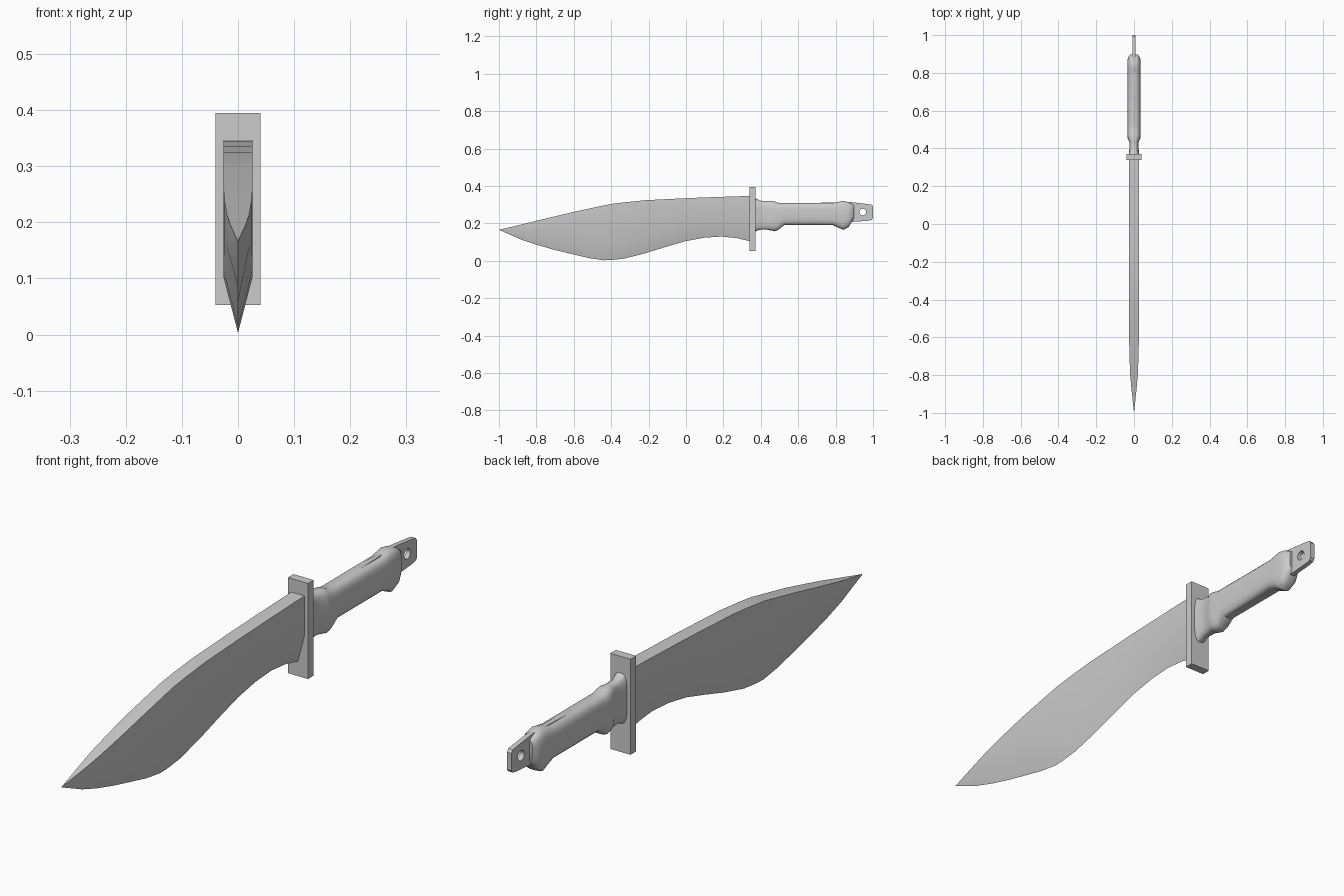
import bpy, bmesh, math
from mathutils import Matrix

if "Cube" in bpy.data.objects:
    bpy.data.objects.remove(bpy.data.objects["Cube"])


def loft(name, rings, angle=30):
    """Skin a list of equal-length closed rings; a one-point ring is a tip."""
    bm = bmesh.new()
    vr = [[bm.verts.new(p) for p in r] for r in rings]
    for a, b in zip(vr, vr[1:]):
        n = max(len(a), len(b))
        for i in range(n):
            j = (i + 1) % n
            if len(a) == 1:
                bm.faces.new((a[0], b[i], b[j]))
            else:
                bm.faces.new((a[i], b[i], b[j], a[j]))
    for r in (vr[0], vr[-1]):
        if len(r) > 2:
            bm.faces.new(r)
    bmesh.ops.recalc_face_normals(bm, faces=bm.faces)
    me = bpy.data.meshes.new(name)
    bm.to_mesh(me)
    bm.free()
    ob = bpy.data.objects.new(name, me)
    bpy.context.collection.objects.link(ob)
    smooth(ob, angle)
    return ob


def smooth(ob, angle):
    bpy.ops.object.select_all(action='DESELECT')
    ob.select_set(True)
    bpy.context.view_layer.objects.active = ob
    bpy.ops.object.shade_smooth_by_angle(angle=math.radians(angle))


# Blade: y, spine z, cutting edge z, half thickness
stations = [
    (-0.88, 0.194, 0.113, 0.013), (-0.80, 0.214, 0.086, 0.020),
    (-0.70, 0.238, 0.058, 0.024), (-0.60, 0.262, 0.034, 0.026),
    (-0.52, 0.279, 0.015, 0.026), (-0.44, 0.296, 0.003, 0.026),
    (-0.40, 0.304, 0.004, 0.026), (-0.33, 0.313, 0.012, 0.026),
    (-0.22, 0.324, 0.040, 0.026), (-0.10, 0.330, 0.077, 0.026),
    (0.00, 0.335, 0.106, 0.026), (0.10, 0.339, 0.124, 0.026),
    (0.19, 0.342, 0.130, 0.026), (0.27, 0.345, 0.122, 0.026),
    (0.345, 0.347, 0.104, 0.026),
]
rings = [[(0, -1, 0.166)]]
for y, top, edge, w in stations:
    mid = edge + min(0.1, 0.55 * (top - edge))
    rings.append([(-w, y, top), (w, y, top), (w, y, mid),
                  (0, y, edge), (-w, y, mid)])
loft("blade", rings)

# Guard
bpy.ops.mesh.primitive_cube_add(size=1, location=(0, 0.355, 0.224))
guard = bpy.context.object
guard.name = "guard"
guard.scale = (0.08, 0.032, 0.342)

# Grip: y, top z, bottom z, half width
grip = [
    (0.368, 0.338, 0.155, 0.027), (0.385, 0.328, 0.162, 0.026),
    (0.400, 0.322, 0.166, 0.024), (0.435, 0.321, 0.166, 0.025),
    (0.455, 0.321, 0.162, 0.034), (0.475, 0.318, 0.157, 0.035),
    (0.492, 0.311, 0.164, 0.035), (0.525, 0.310, 0.190, 0.035),
    (0.785, 0.310, 0.190, 0.035), (0.815, 0.316, 0.177, 0.035),
    (0.840, 0.322, 0.165, 0.035), (0.870, 0.314, 0.180, 0.034),
    (0.885, 0.306, 0.205, 0.029), (0.897, 0.298, 0.225, 0.020),
]
N = 20


def power(v):
    return math.copysign(abs(v) ** 0.62, v)


rings = []
for y, top, bot, w in grip:
    c, h = (top + bot) / 2, (top - bot) / 2
    angles = [2 * math.pi * (i + 0.5) / N for i in range(N)]
    k = power(math.cos(math.pi / N))
    rings.append([(w * power(math.cos(a)) / k, y, c + h * power(math.sin(a)))
                  for a in angles])
loft("grip", rings, 35)

# Tang with lanyard hole
outline = [(0.36, 0.30), (0.87, 0.315), (0.90, 0.312), (0.975, 0.303),
           (0.992, 0.300), (1.0, 0.290), (1.0, 0.228), (0.993, 0.219),
           (0.978, 0.215), (0.90, 0.209), (0.87, 0.205), (0.36, 0.21)]
hole = [(0.945 + 0.018 * math.cos(t * math.pi / 8),
         0.261 + 0.018 * math.sin(t * math.pi / 8)) for t in range(16)]
cu = bpy.data.curves.new("tang", 'CURVE')
cu.dimensions = '2D'
cu.fill_mode = 'BOTH'
cu.extrude = 0.009
for pts in (outline, hole):
    s = cu.splines.new('POLY')
    s.points.add(len(pts) - 1)
    for p, (y, z) in zip(s.points, pts):
        p.co = (y, z, 0, 1)
    s.use_cyclic_u = True
tang = bpy.data.objects.new("tang", cu)
bpy.context.collection.objects.link(tang)
tang.matrix_world = Matrix(((0, 0, 1, 0), (1, 0, 0, 0),
                            (0, 1, 0, 0), (0, 0, 0, 1)))
bpy.ops.object.select_all(action='DESELECT')
tang.select_set(True)
bpy.context.view_layer.objects.active = tang
bpy.ops.object.convert(target='MESH')
smooth(bpy.context.object, 30)
